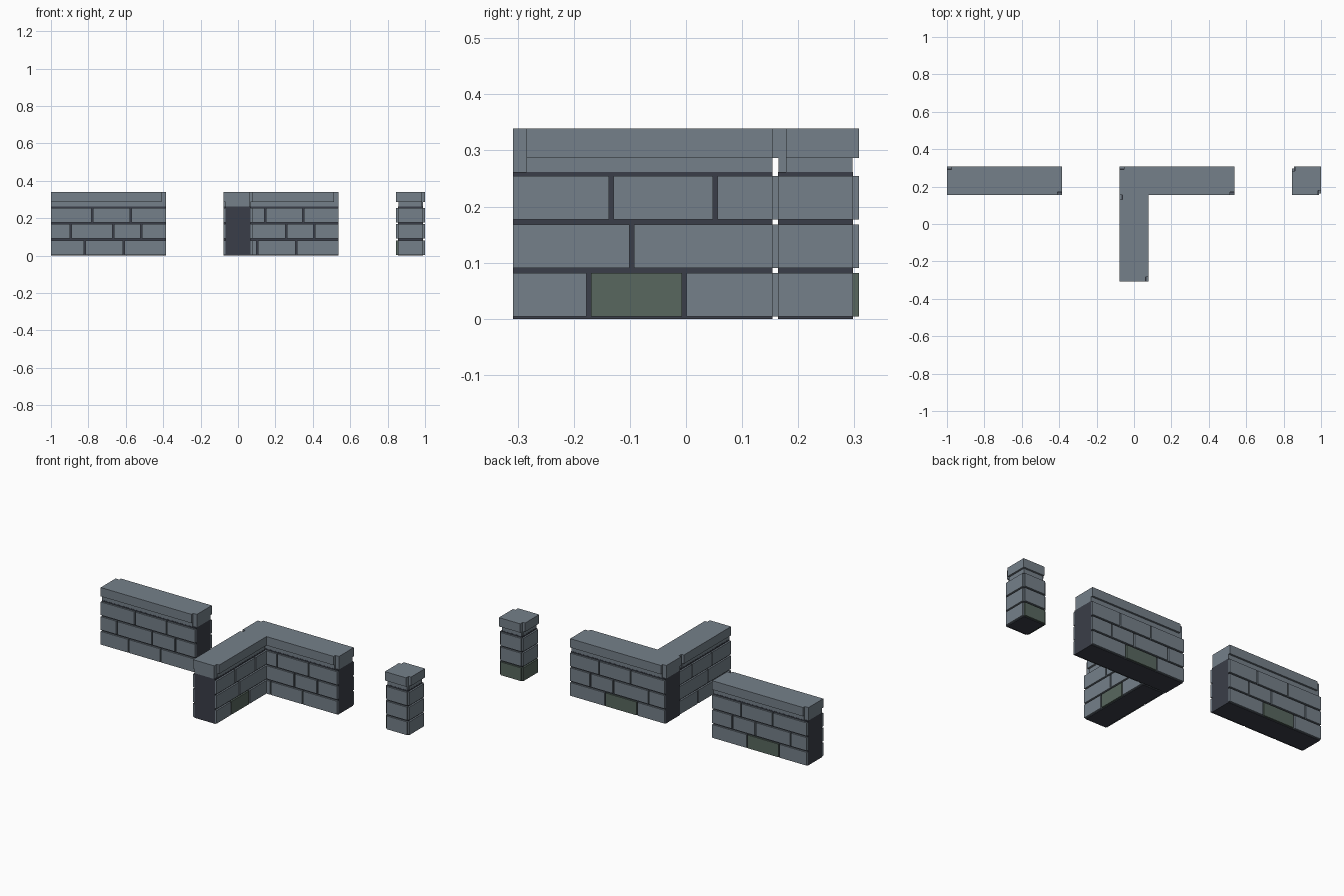
import bpy, bmesh

if "Cube" in bpy.data.objects:
    bpy.data.objects.remove(bpy.data.objects["Cube"], do_unlink=True)


def material(name, rgb):
    m = bpy.data.materials.new(name)
    m.use_nodes = True
    m.diffuse_color = (*rgb, 1)
    bsdf = next(n for n in m.node_tree.nodes if n.type == 'BSDF_PRINCIPLED')
    bsdf.inputs["Base Color"].default_value = (*rgb, 1)
    return m


STONE = material("grey stone", (0.178, 0.216, 0.252))
MORTAR = material("dark mortar", (0.042, 0.048, 0.065))
MOSS = material("mossy stone", (0.098, 0.136, 0.114))

# Shared wall dimensions
CAP, BAND, CORE = 0.077, 0.066, 0.067
CORE_TOP, BAND_TOP, TOP = 0.262, 0.287, 0.339
ROW_PITCH, ROW_BASE, BRICK_H, GAP = 0.0865, 0.004, 0.0775, 0.008
CHIP_LONG, CHIP_WIDE = 0.024, 0.016


def box(bm, lo, hi, mat=0):
    verts = bmesh.ops.create_cube(bm, size=1)["verts"]
    for v in verts:
        for i in range(3):
            v.co[i] = (lo[i] + hi[i]) / 2 + v.co[i] * (hi[i] - lo[i])
    for f in {f for v in verts for f in v.link_faces}:
        f.material_index = mat


def finish(bm, name, mats):
    bmesh.ops.recalc_face_normals(bm, faces=bm.faces)
    mesh = bpy.data.meshes.new(name)
    bm.to_mesh(mesh)
    bm.free()
    for m in mats:
        mesh.materials.append(m)
    obj = bpy.data.objects.new(name, mesh)
    bpy.context.collection.objects.link(obj)


def chipped_slab(name, cx, cy, hx, hy, kx, ky, z0, z1):
    """Slab with two opposite corners knocked out."""
    half = [(-hx, -hy), (hx - kx, -hy), (hx - kx, ky - hy), (hx, ky - hy)]
    outline = half + [(hx, hy)] + [(-x, -y) for x, y in half[1:]]
    bm = bmesh.new()
    face = bm.faces.new([bm.verts.new((cx + x, cy + y, z0)) for x, y in outline])
    top = bmesh.ops.extrude_face_region(bm, geom=[face])["geom"]
    for v in top:
        if isinstance(v, bmesh.types.BMVert):
            v.co.z = z1
    finish(bm, name, [STONE])


def core(name, cx, cy, hx, hy):
    bm = bmesh.new()
    box(bm, (cx - hx, cy - hy, 0), (cx + hx, cy + hy, CORE_TOP))
    finish(bm, name + "_mortar_core", [MORTAR])


def bricks(name, cx, cy, half, axis, side, rows, mossy):
    """Courses on one face; joints are offsets from the low end."""
    bm = bmesh.new()
    for r, joints in enumerate(rows):
        z = ROW_BASE + r * ROW_PITCH
        stops = [-GAP / 2] + joints + [2 * half + GAP / 2]
        for i, (a, b) in enumerate(zip(stops, stops[1:])):
            along = (a + GAP / 2 - half, b - GAP / 2 - half)
            across = sorted((side * CORE, side * CAP))
            x, y = (along, across) if axis == 'x' else (across, along)
            box(bm, (cx + x[0], cy + y[0], z), (cx + x[1], cy + y[1], z + BRICK_H),
                int(mossy == (r, i)))
    finish(bm, name, [STONE, MOSS])


def wall(name, cx, cy, half, axis, rows, moss):
    """Straight run; moss maps a side to its mossy (row, brick)."""
    def size(w):
        return (half, w) if axis == 'x' else (w, half)

    def chip(w):
        return (CHIP_LONG, w) if axis == 'x' else (w, CHIP_LONG)
    core(name, cx, cy, *size(CORE))
    for side, label in ((-1, "low"), (1, "high")):
        bricks(f"{name}_bricks_{label}_side", cx, cy, half, axis, side, rows, moss.get(side))
    chipped_slab(name + "_band", cx, cy, *size(BAND),
                 *chip(CHIP_WIDE - CAP + BAND), CORE_TOP, BAND_TOP)
    chipped_slab(name + "_cap", cx, cy, *size(CAP), *chip(CHIP_WIDE), BAND_TOP, TOP)


LONG_ROWS = [[0.18, 0.388], [0.105, 0.334, 0.484], [0.222, 0.427]]
SHORT_ROWS = [[0.135, 0.305], [0.211], [0.175, 0.36]]
ROW_Y = 0.231

# Straight wall and the two runs of the corner wall
wall("straight_wall", -0.693, ROW_Y, 0.307, 'x', LONG_ROWS, {1: (0, 1)})
wall("corner_long_run", 0.23, ROW_Y, 0.307, 'x', LONG_ROWS, {1: (0, 1)})
wall("corner_short_run", 0, -0.077, 0.231, 'y', SHORT_ROWS, {1: (0, 1)})

# End post with bricks on all four faces
PX = 0.923
core("post", PX, ROW_Y, CORE, CORE)
for axis, side, label, mossy in (('x', -1, "front", None), ('x', 1, "back", (0, 0)),
                                 ('y', 1, "left", None), ('y', -1, "right", (0, 0))):
    bricks(f"post_bricks_{label}", PX, ROW_Y, CORE, axis, side, [[], [], []], mossy)
inset = CAP - BAND
chipped_slab("post_band", PX, ROW_Y, BAND, BAND,
             CHIP_WIDE - inset, CHIP_LONG - inset, CORE_TOP, BAND_TOP)
chipped_slab("post_cap", PX, ROW_Y, CAP, CAP, CHIP_WIDE, CHIP_LONG, BAND_TOP, TOP)
